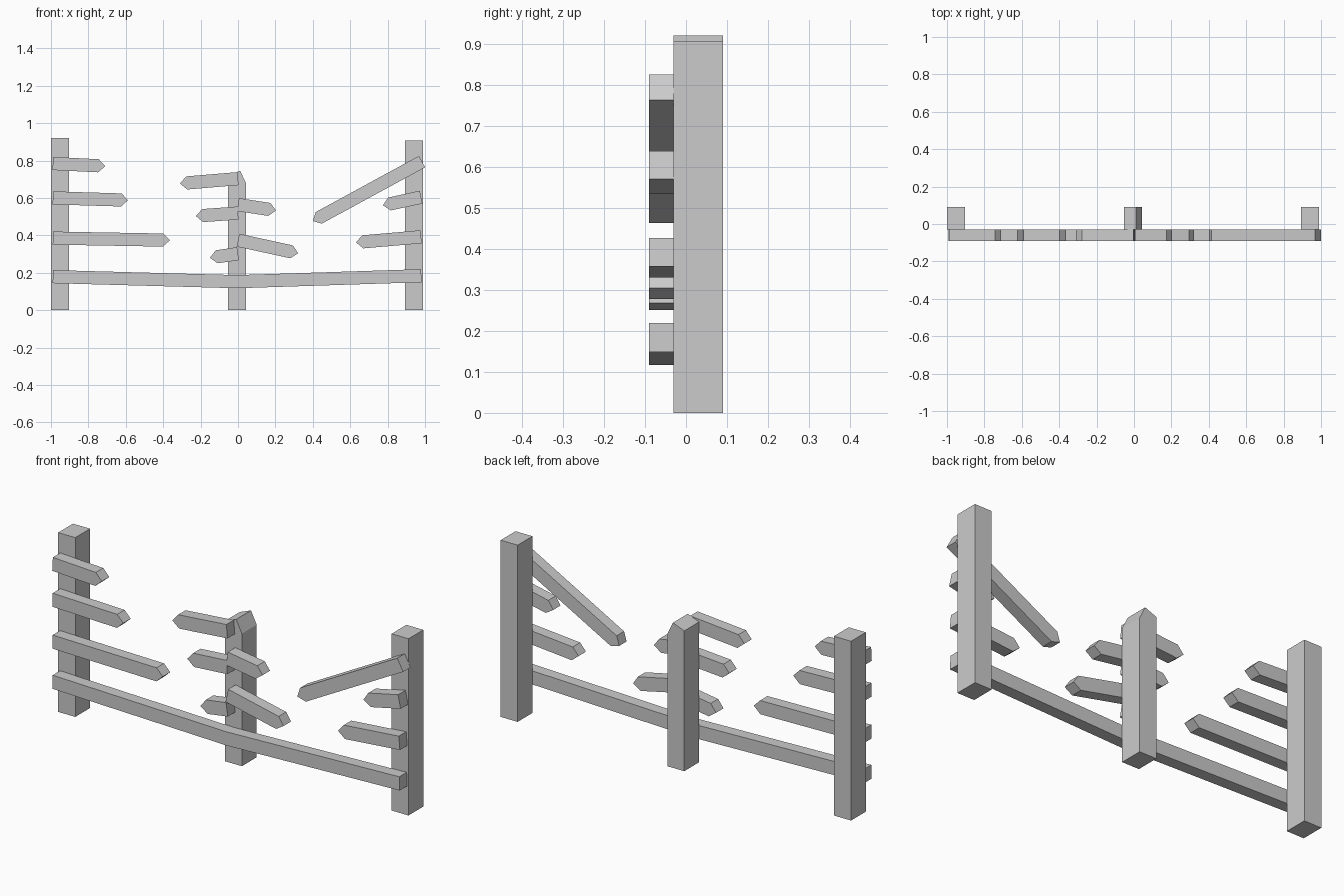
import bpy
import bmesh
from mathutils import Vector

cube = bpy.data.objects.get("Cube")
if cube:
    bpy.data.objects.remove(cube, do_unlink=True)

wood = bpy.data.materials.new("grey_wood")
wood.use_nodes = True
grey = (0.6, 0.6, 0.6, 1)
wood.diffuse_color = grey
wood.node_tree.nodes["Principled BSDF"].inputs["Base Color"].default_value = grey

POST_DEPTH = (-0.03, 0.09)
BOARD_DEPTH = (-0.09, -0.03)
BOARD_WIDTH = 0.07
TIP_LENGTH = 0.036


def extrude_profile(name, profile, depth):
    """Extrude an x-z outline from the front depth to the back depth."""
    front, back = depth
    bm = bmesh.new()
    face = bm.faces.new([bm.verts.new((x, front, z)) for x, z in profile])
    result = bmesh.ops.extrude_face_region(bm, geom=[face])
    verts = [g for g in result["geom"] if isinstance(g, bmesh.types.BMVert)]
    bmesh.ops.translate(bm, verts=verts, vec=(0, back - front, 0))
    bmesh.ops.recalc_face_normals(bm, faces=bm.faces)
    mesh = bpy.data.meshes.new(name)
    bm.to_mesh(mesh)
    bm.free()
    mesh.materials.append(wood)
    obj = bpy.data.objects.new(name, mesh)
    bpy.context.collection.objects.link(obj)
    return obj


def post(name, left, right, height):
    extrude_profile(name, [(left, 0), (right, 0), (right, height), (left, height)], POST_DEPTH)


def board(name, start, end, broken=True):
    """Board along a line, square at the start and pointed where it is broken."""
    a, b = Vector(start), Vector(end)
    along = (b - a).normalized()
    side = Vector((-along.y, along.x)) * BOARD_WIDTH / 2
    shoulder = b - along * TIP_LENGTH if broken else b
    outline = [a + side, a - side, shoulder - side]
    if broken:
        outline.append(b)
    outline.append(shoulder + side)
    extrude_profile(name, outline, BOARD_DEPTH)


# Posts, the middle one snapped off at a slant
post("right_post", -1.0, -0.903, 0.92)
post("left_post", 0.893, 0.989, 0.907)
extrude_profile("middle_post",
                [(-0.053, 0), (0.043, 0), (0.043, 0.68), (0.011, 0.745), (-0.053, 0.72)],
                POST_DEPTH)

# Whole bottom rails
board("right_bottom_rail", (-0.99, 0.179), (0.0, 0.152), broken=False)
board("left_bottom_rail", (-0.006, 0.152), (0.98, 0.184), broken=False)

# Broken boards, grouped by the post that holds them
broken_boards = {
    "right_post_board": [
        ((-0.99, 0.784), (-0.71, 0.77)),
        ((-0.99, 0.60), (-0.588, 0.588)),
        ((-0.99, 0.385), (-0.364, 0.374)),
    ],
    "middle_post_right_board": [
        ((0.0, 0.703), (-0.31, 0.677)),
        ((0.0, 0.519), (-0.225, 0.503)),
        ((0.0, 0.302), (-0.15, 0.28)),
    ],
    "middle_post_left_board": [
        ((0.0, 0.564), (0.203, 0.533)),
        ((0.0, 0.374), (0.322, 0.304)),
    ],
    "left_post_board": [
        ((0.984, 0.794), (0.4, 0.476)),
        ((0.979, 0.604), (0.775, 0.56)),
        ((0.979, 0.392), (0.631, 0.362)),
    ],
}
for name, lines in broken_boards.items():
    for i, (start, end) in enumerate(lines, 1):
        board(f"{name}_{i}", start, end)
